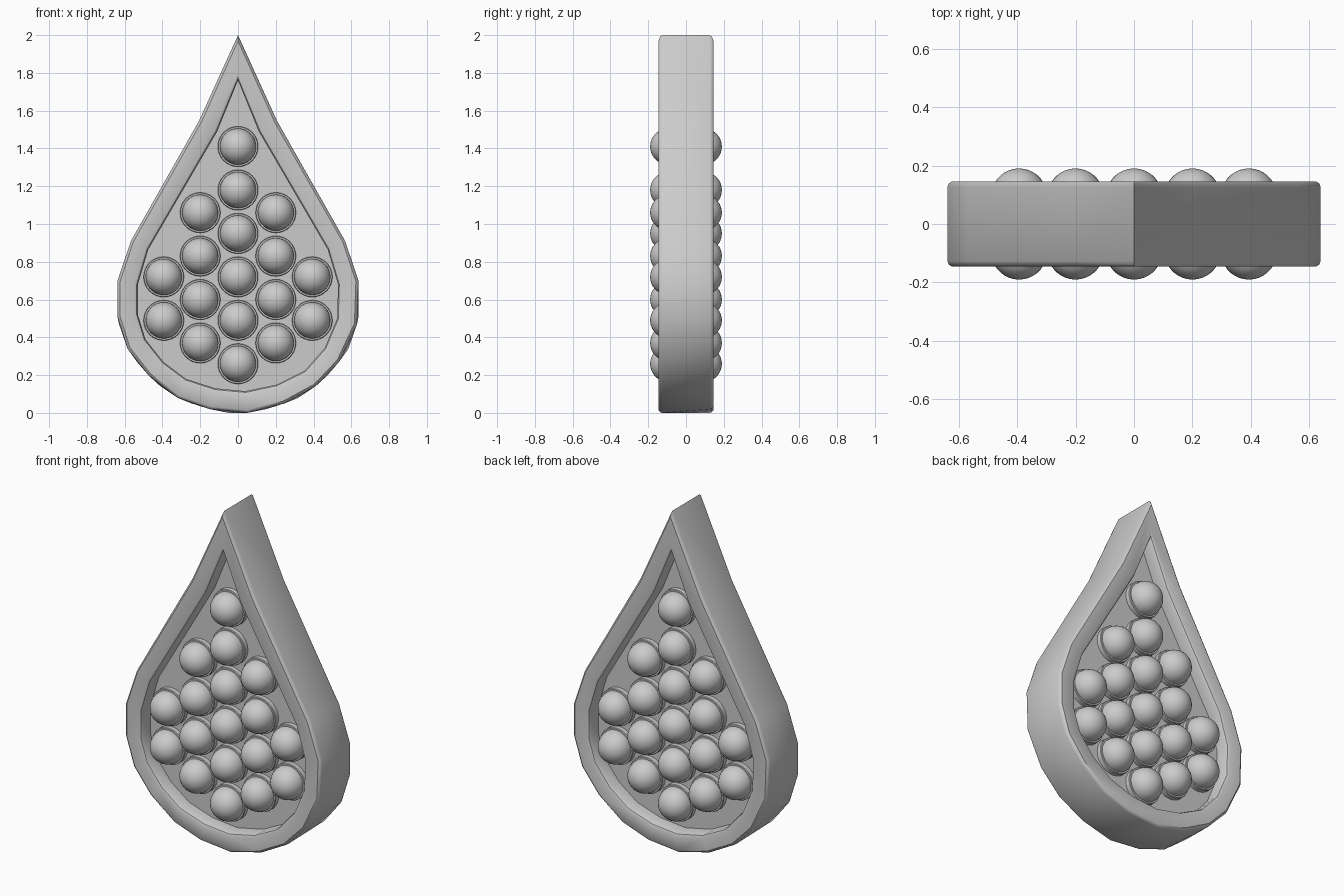
import bpy, bmesh
from math import sin, cos, pi, radians

cube = bpy.data.objects.get("Cube")
if cube:
    bpy.data.objects.remove(cube)

grey = bpy.data.materials.new("light grey")
grey.use_nodes = True
colour = (0.6, 0.6, 0.6, 1)
grey.diffuse_color = colour
grey.node_tree.nodes["Principled BSDF"].inputs["Base Color"].default_value = colour


def finish(bm, name):
    """Turn a bmesh into a softly shaded grey object."""
    bmesh.ops.recalc_face_normals(bm, faces=bm.faces)
    mesh = bpy.data.meshes.new(name)
    bm.to_mesh(mesh)
    bm.free()
    mesh.materials.append(grey)
    obj = bpy.data.objects.new(name, mesh)
    bpy.context.collection.objects.link(obj)
    bpy.ops.object.select_all(action='DESELECT')
    obj.select_set(True)
    bpy.context.view_layer.objects.active = obj
    bpy.ops.object.shade_smooth_by_angle(angle=radians(35))
    return obj


def bridge(bm, a, b):
    n = len(a)
    for i in range(n):
        j = (i + 1) % n
        bm.faces.new((a[i], a[j], b[j], b[i]))


# Teardrop outlines (x, z), clockwise from the tip; same vertex count
outer = [(0, 2), (.207, 1.545), (.567, .91), (.638, .7), (.63, .47), (.535, .27),
         (.41, .14), (.245, .05), (.05, 0), (-.15, .02), (-.32, .08), (-.475, .2),
         (-.585, .34), (-.638, .51), (-.638, .7), (-.567, .91), (-.207, 1.545)]
inner = [(0, 1.76), (.11, 1.49), (.475, .865), (.53, .68), (.525, .5), (.46, .345),
         (.355, .225), (.205, .15), (.04, .115), (-.12, .13), (-.275, .18), (-.395, .27),
         (-.49, .39), (-.53, .52), (-.53, .68), (-.475, .865), (-.11, 1.49)]

# Rim cross-section: blend from outer to inner outline, distance from mid plane
FLOOR = 0.06
rim = [(0, .127), (.04, .138), (.13, .145), (.82, .145), (.94, .139), (1, .125), (1, FLOOR)]

# Tray: the back is the front turned half way round the vertical axis
bm = bmesh.new()
edges = []
for side in (1, -1):
    rings = []
    for t, depth in rim:
        ring = [bm.verts.new((side * (a[0] + (b[0] - a[0]) * t), -side * depth,
                              a[1] + (b[1] - a[1]) * t)) for a, b in zip(outer, inner)]
        if side < 0:
            ring = ring[:1] + ring[:0:-1]
        rings.append(ring)
    for a, b in zip(rings, rings[1:]):
        bridge(bm, a, b)
    bm.faces.new(rings[-1])
    edges.append(rings[0])
bridge(bm, *edges)
finish(bm, "teardrop_tray")

# Bubble: a collar with a dome on top, lathed about the y axis
SEG, R = 32, 0.096
profile = [(.107, FLOOR - .005), (.107, .086), (.104, .09), (R, .09)]
profile += [(R * cos(k * pi / 18), .094 + R * sin(k * pi / 18)) for k in range(9)]
bm = bmesh.new()
rings = [[bm.verts.new((r * cos(2 * pi * s / SEG), -y, r * sin(2 * pi * s / SEG)))
          for s in range(SEG)] for r, y in profile]
for a, b in zip(rings, rings[1:]):
    bridge(bm, a, b)
top = bm.verts.new((0, -.094 - R, 0))
for s in range(SEG):
    bm.faces.new((rings[-1][s], rings[-1][(s + 1) % SEG], top))
bm.faces.new(rings[0])
bubble = finish(bm, "bubble")

# Columns of bubbles: x, lowest z, count
spots = []
for x, low, count in [(0, .26, 6), (.2, .37, 4), (-.2, .37, 4), (.393, .49, 2), (-.393, .49, 2)]:
    spots += [(x, low + .23 * k) for k in range(count)]
for side, turn in (("front", 0), ("back", pi)):
    for n, (x, z) in enumerate(spots, 1):
        obj = bpy.data.objects.new(f"{side}_bubble_{n}", bubble.data)
        obj.location = (x, 0, z)
        obj.rotation_euler.z = turn
        bpy.context.collection.objects.link(obj)
bpy.data.objects.remove(bubble)
